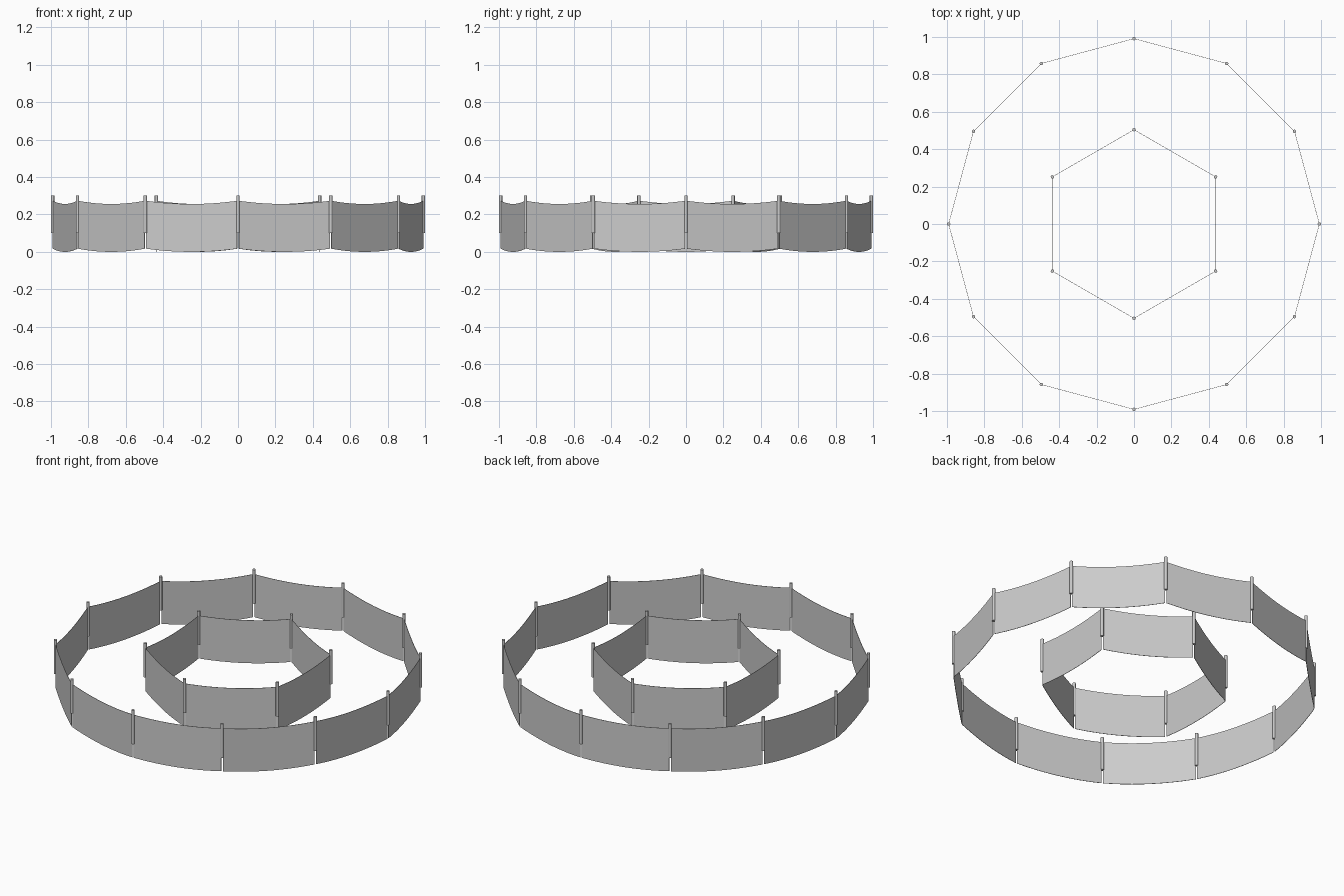
import bpy
from math import sin, cos, pi
from mathutils import Vector

if "Cube" in bpy.data.objects:
    bpy.data.objects.remove(bpy.data.objects["Cube"], do_unlink=True)


def make_material(name, value):
    mat = bpy.data.materials.new(name)
    mat.use_nodes = True
    color = (value, value, value, 1)
    mat.diffuse_color = color
    mat.node_tree.nodes["Principled BSDF"].inputs["Base Color"].default_value = color
    return mat


PANEL_GREY = make_material("light grey", 0.6)
POST_GREY = make_material("post grey", 0.6)

POST_R, POST_TOP, POST_BOTTOM = 0.009, 0.302, 0.1
PANEL_H, SAG, STEPS = 0.256, 0.017, 16


def add_post(name, at):
    bpy.ops.mesh.primitive_cylinder_add(
        vertices=12, radius=POST_R, depth=POST_TOP - POST_BOTTOM,
        location=(at.x, at.y, (POST_TOP + POST_BOTTOM) / 2))
    post = bpy.context.object
    post.name = name
    post.data.materials.append(POST_GREY)
    bpy.ops.object.shade_smooth_by_angle()


def add_panel(name, a, b):
    # Thin sheet whose top and bottom edges sag between two posts
    gap = (b - a).normalized() * POST_R * 0.5
    a, b = a + gap, b - gap
    verts, faces = [], []
    for i in range(STEPS + 1):
        t = i / STEPS
        p = a.lerp(b, t)
        low = SAG * (2 * t - 1) ** 2
        verts += [(p.x, p.y, low), (p.x, p.y, low + PANEL_H)]
    for i in range(STEPS):
        k = 2 * i
        faces.append((k, k + 2, k + 3, k + 1))
    mesh = bpy.data.meshes.new(name)
    mesh.from_pydata(verts, [], faces)
    mesh.materials.append(PANEL_GREY)
    panel = bpy.data.objects.new(name, mesh)
    bpy.context.collection.objects.link(panel)
    solid = panel.modifiers.new("thickness", "SOLIDIFY")
    solid.thickness, solid.offset = 0.002, 0


def add_ring(name, radius, count):
    corners = [Vector((radius * sin(2 * pi * i / count),
                       -radius * cos(2 * pi * i / count), 0)) for i in range(count)]
    for i, corner in enumerate(corners):
        add_post(f"{name}_post_{i + 1}", corner)
        add_panel(f"{name}_panel_{i + 1}", corner, corners[(i + 1) % count])


# Outer fence of twelve panels and inner fence of six
add_ring("outer", 0.991, 12)
add_ring("inner", 0.504, 6)
